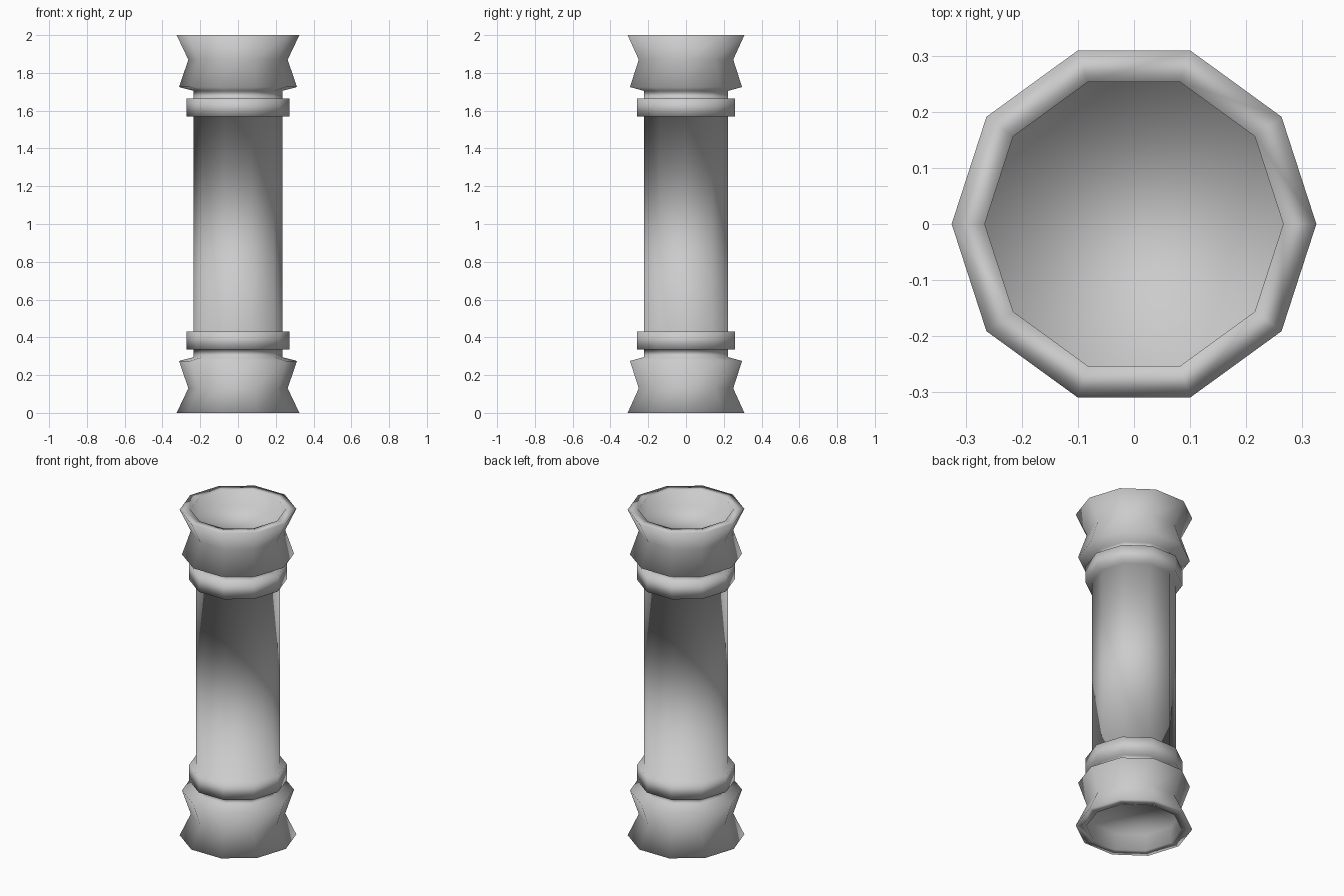
import bpy, bmesh
from math import cos, sin, pi

if "Cube" in bpy.data.objects:
    bpy.data.objects.remove(bpy.data.objects["Cube"])

SIDES = 10


def lathe(name, profile):
    """Spin (radius, z) points into a smooth ten-sided solid with capped ends."""
    bm = bmesh.new()
    rings = [[bm.verts.new((r * cos(2 * pi * i / SIDES), r * sin(2 * pi * i / SIDES), z))
              for i in range(SIDES)] for r, z in profile]
    for a, b in zip(rings, rings[1:]):
        for i in range(SIDES):
            j = (i + 1) % SIDES
            bm.faces.new((a[i], a[j], b[j], b[i]))
    bm.faces.new(rings[0])
    bm.faces.new(rings[-1])
    bmesh.ops.recalc_face_normals(bm, faces=bm.faces)
    for f in bm.faces:
        f.smooth = True
    mesh = bpy.data.meshes.new(name)
    bm.to_mesh(mesh)
    bm.free()
    obj = bpy.data.objects.new(name, mesh)
    bpy.context.collection.objects.link(obj)
    return obj


# Flared foot: recessed end, flat rim, pinched waist, sloping shoulder
foot = [(0.266, 0.10), (0.266, 0.0), (0.325, 0.0), (0.263, 0.13),
        (0.312, 0.275), (0.235, 0.295)]
# Raised band around the shaft
collar = [(0.235, 0.335), (0.272, 0.335), (0.272, 0.432), (0.235, 0.432)]


def flip(profile):
    return [(r, 2 - z) for r, z in reversed(profile)]


# One continuous column, the upper half mirrored from the lower
half = foot + collar
lathe("column", half + flip(half))
